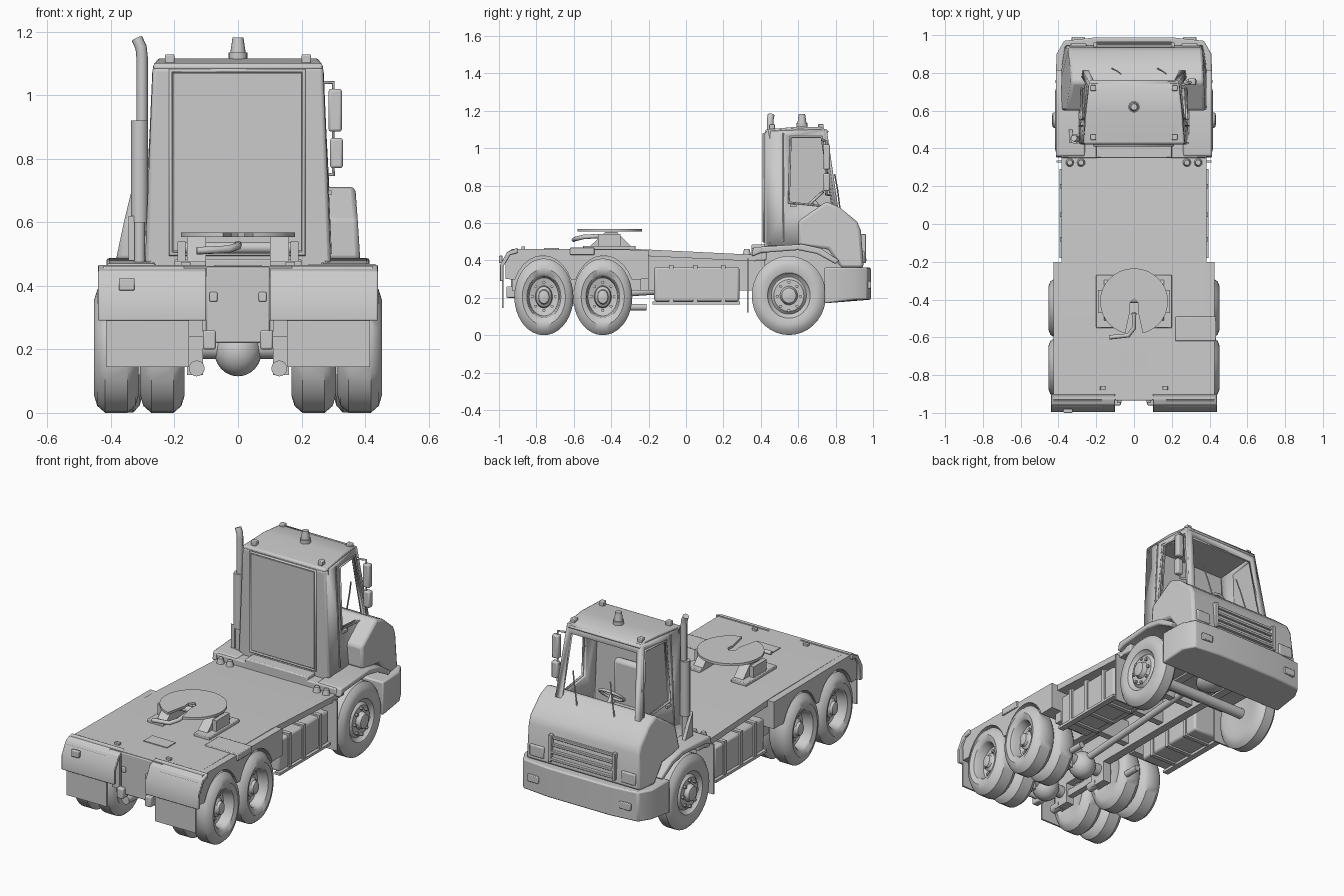
import bpy, bmesh, math
from mathutils import Vector, Matrix

if "Cube" in bpy.data.objects:
    bpy.data.objects.remove(bpy.data.objects["Cube"])

def make(name, bm, bevel=0, solid=0):
    bmesh.ops.recalc_face_normals(bm, faces=bm.faces)
    me = bpy.data.meshes.new(name)
    bm.to_mesh(me); bm.free()
    ob = bpy.data.objects.new(name, me)
    bpy.context.collection.objects.link(ob)
    if solid:
        m = ob.modifiers.new("solid", 'SOLIDIFY'); m.thickness = solid; m.offset = 0
    if bevel:
        m = ob.modifiers.new("bevel", 'BEVEL'); m.width = bevel; m.segments = 2
        m.limit_method = 'ANGLE'; m.angle_limit = 0.6

def loft(name, rings, bevel=0, solid=0):
    """Skin through matching outlines; capped unless it is a solidified sheet."""
    bm = bmesh.new()
    rings = [[bm.verts.new(p) for p in r] for r in rings]
    for a, b in zip(rings, rings[1:]):
        for i in range(len(a)):
            j = (i + 1) % len(a)
            bm.faces.new((a[i], a[j], b[j], b[i]))
    if not solid:
        bm.faces.new(rings[0]); bm.faces.new(rings[-1])
    make(name, bm, bevel, solid)

def prism(name, prof, x0, x1, bevel=0):
    """Side profile (y, z) extruded across x; x0 and x1 may depend on (y, z)."""
    loft(name, [[(x(y, z) if callable(x) else x, y, z) for y, z in prof] for x in (x0, x1)], bevel)

def box(name, x, y, z, bevel=0):
    prism(name, [(y[0], z[0]), (y[1], z[0]), (y[1], z[1]), (y[0], z[1])], *x, bevel)

def rod(name, a, b, r, r2=None, n=16):
    a, b = Vector(a), Vector(b)
    bm = bmesh.new()
    bmesh.ops.create_cone(bm, cap_ends=True, segments=n, radius1=r, radius2=r2 or r, depth=(b - a).length)
    q = Vector((0, 0, 1)).rotation_difference(b - a)
    bm.transform(Matrix.Translation((a + b) / 2) @ q.to_matrix().to_4x4())
    make(name, bm)

def ball(name, c, r):
    bm = bmesh.new()
    bmesh.ops.create_uvsphere(bm, u_segments=20, v_segments=12, radius=1)
    bm.transform(Matrix.Translation(c) @ Matrix.Diagonal((*r, 1)))
    make(name, bm)

def pipe(name, pts, r, cyclic=False):
    cu = bpy.data.curves.new(name, 'CURVE'); cu.dimensions = '3D'
    cu.bevel_depth = r; cu.bevel_resolution = 2; cu.use_fill_caps = True
    sp = cu.splines.new('POLY'); sp.points.add(len(pts) - 1); sp.use_cyclic_u = cyclic
    for p, q in zip(sp.points, pts): p.co = (*q, 1)
    bpy.context.collection.objects.link(bpy.data.objects.new(name, cu))

def wheel(name, x, y, z, s, prof, ky, n=36):
    """Revolve (offset outward, radius) about the axle; ky squashes along y."""
    turn = [2 * math.pi * i / n for i in range(n)]
    loft(name, [[(x + s * u, y + ky * r * math.cos(a), z + r * math.sin(a)) for a in turn] for u, r in prof])

# Wheels, hubs and nuts
TYRE = [(-.058, .10), (-.07, .15), (-.06, .183), (-.035, .205), (.035, .205), (.06, .183), (.07, .15), (.06, .118)]
DISH = TYRE + [(.05, .11), (.0, .102), (-.01, .06), (.02, .055), (.03, .04), (.045, .035), (.05, .015)]
FRONT = [(u * .85, r * 1.03) for u, r in TYRE] + [(.04, .115), (.03, .10), (.045, .085), (.045, .05), (.07, .04), (.075, .018)]
for s in (-1, 1):
    wheel("front_wheel", s * .36, .55, .212, s, FRONT, .94)
    for yc in (-.76, -.445):
        wheel("rear_inner_tyre", s * .238, yc, .205, s, TYRE, .77)
        wheel("rear_outer_wheel", s * .383, yc, .205, s, DISH, .77)
    for yc, x in ((.55, .4), (-.76, .37), (-.445, .37)):
        for a in [i * math.pi / 4 for i in range(8)]:
            y, z = yc + .062 * math.cos(a), .208 + .075 * math.sin(a)
            rod("wheel_nut", (s * x, y, z), (s * (x + .018), y, z), .009, n=6)
# Axles, differentials, drive shaft
for yc in (-.76, -.445):
    rod("rear_axle", (-.36, yc, .205), (.36, yc, .205), .035)
    ball("differential", (0, yc, .195), (.075, .075, .08))
    for s in (-1, 1):
        rod("brake_chamber", (s * .13, yc - .09, .14), (s * .13, yc - .02, .14), .025)
        box("axle_saddle", (s * .11, s * .16), (yc - .05, yc + .05), (.12, .25))
rod("front_axle", (-.33, .55, .2), (.33, .55, .2), .03)
rod("drive_shaft", (0, -.42, .22), (0, .5, .28), .02)
ball("oil_pan", (0, .68, .24), (.08, .11, .06))
for y in (-.9, -.6, -.2, .1, .35):
    box("cross_member", (-.12, .12), (y - .02, y + .02), (.26, .4))

# Deck, fenders, tail and side tanks
prism("deck", [(-.93, .43), (-.93, .462), (-.25, .46), (.37, .43), (.37, .395), (-.25, .425)], -.385, .385)
def arch(y0):
    return [(y0 + .165 * math.cos(a), .205 + .22 * math.sin(a)) for a in [math.radians(155 - 13 * i) for i in range(11)]]
FENDER = [(-.2, .30), (-.2, .456), (-.93, .462), (-.965, .43), (-.965, .30)] + arch(-.765) + arch(-.44)
TAIL = [(-.9, .467), (-.955, .447), (-.995, .375), (-.995, .29), (-.975, .29), (-.975, .37), (-.94, .43), (-.9, .44)]
for s in (-1, 1):
    prism("rear_fender", FENDER, s * .17, s * .425)
    prism("tail_panel", TAIL, s * .1, s * .44, .004)
    for name, a, b, y, z, bev in (
            ("chassis_rail", .11, .16, (-.93, .8), (.24, .42), 0),
            ("rocker_beam", .12, .155, (-.78, -.42), (.16, .2), 0),
            ("rear_mudflap", .155, .415, (-.985, -.975), (.145, .30), 0),
            ("front_mudflap", .3, .41, (.325, .335), (.12, .41), 0),
            ("tail_lamp", .065, .09, (-.945, -.925), (.35, .38), .004),
            ("tow_bracket", .07, .11, (-.96, -.9), (.2, .26), .006),
            ("tank", .2, .385, (-.17, .285), (.18, .365), .012),
            ("tank_step", .36, .395, (-.18, .29), (.165, .18), 0),
            ("side_skirt", .17, .36, (-.245, -.2), (.24, .43), 0),
            ("deck_cleat", .15, .18, (-.88, -.86), (.455, .475), .003),
            ("coupling_foot", .1, .2, (-.55, -.27), (.457, .478), .004),
            ("coupling_side_mount", .165, .19, (-.47, -.35), (.46, .54), 0),
            ("door_handle", .28, .295, (.555, .59), (.685, .70), 0),
            ("grille_post", .195, .215, (.93, .962), (.385, .54), .003),
            ("headlight", .25, .34, (.92, .955), (.385, .45), .006),
            ("bumper_lamp", .26, .33, (.97, .99), (.25, .29), .004)):
        box(name, (s * a, s * b), y, z, bev)
    for x in (.28, .34):
        rod("deck_lamp", (s * x, .325, .43), (s * x, .325, .462), .022, .014)
    for y in (-.08, .05, .2):
        box("tank_strap", (s * .195, s * .393), (y - .012, y + .012), (.17, .375))
    rod("air_fitting", (s * .2, -.3, .15), (s * .2, -.21, .15), .018)
    prism("coupling_pedestal", [(-.53, .46), (-.43, .553), (-.37, .553), (-.28, .46)], s * .1, s * .16)
box("tail_centre", (-.1, .1), (-.935, -.915), (.22, .46), .006)
box("tail_plate", (-.375, -.325), (-1.0, -.98), (.385, .425), .005)
box("deck_hatch", (-.075, .075), (-.76, -.68), (.455, .466))
box("fender_hatch", (.22, .435), (-.62, -.49), (.43, .468), .004)

# Fifth wheel coupling: disc with a rear slot, pivot, release handle
out = [(.18 * math.cos(math.radians(a)), -.41 + .175 * math.sin(math.radians(a))) for a in range(-75, 256, 10)]
out += [(-.02, -.46), (-.025, -.42), (0, -.395), (.025, -.42), (.02, -.46)]
loft("coupling_plate", [[(x, y, z) for x, y in out] for z in (.554, .568)])
rod("coupling_pivot", (-.18, -.4, .52), (.18, -.4, .52), .018)
pipe("release_handle", [(0, -.47, .53), (0, -.55, .525), (-.03, -.59, .515), (-.13, -.6, .51)], .012)

# Platform behind the cab and front fenders
box("cab_platform", (-.385, .385), (.35, .43), (.40, .465), .006)
box("platform_bench", (-.2, .2), (.35, .43), (.42, .485), .006)
for s in (-1, 1):
    prism("front_fender", [(.35, .42), (.36, .47), (.62, .487), (.72, .465), (.82, .40), (.8, .38), (.7, .435),
                           (.6, .455), (.4, .44)], s * .26, s * .414, .008)

# Cab shell: tapered frame panels; the left door is glazed
def cx(y, z):
    t = (z - .48) / .62
    return .292 - .025 * t - .03 * t * max(0, (y - .5) / .25)
def cy(z):
    return .83 - .09 * (z - .48) / .62
box("cab_floor", (-.28, .28), (.42, .85), (.25, .5), .01)
prism("cab_back_wall", [(.42, .47), (.42, 1.085), (.435, 1.1), (.46, 1.1), (.46, .47)], lambda y, z: -cx(y, z), cx, .012)
prism("roof", [(.42, 1.08), (.425, 1.1), (.6, 1.115), (.72, 1.113), (.765, 1.09), (.75, 1.075)],
      lambda y, z: -cx(y, 1.1), lambda y, z: cx(y, 1.1), .008)
WIN = [(.55, .71), (.782, .685), (.725, 1.06), (.56, 1.06)]
for s in (-1, 1):
    pts = lambda q, d=0: [(s * (cx(y, z) - d), y, z) for y, z in q]
    loft("cab_side", [pts([(.43, .48), (cy(.48), .48), (cy(1.1), 1.1), (.43, 1.09)], .012), pts(WIN, .012)], solid=.025)
    pipe("door_window_trim", pts(WIN), .007, True)
    pipe("door_seam", pts([(.52, .5), (.52, 1.08)]), .004)
    for y in (.46, .72):
        box("roof_lamp", (s * .2, s * .23), (y - .015, y + .015), (1.1, 1.128), .004)
prism("left_door_glass", WIN, lambda y, z: .012 - cx(y, z), lambda y, z: .016 - cx(y, z))
wp = lambda x, z0, z1: [(k * x * cx(cy(z), z), cy(z), z) for k, z in ((-1, z0), (1, z0), (1, z1), (-1, z1))]
loft("windshield_frame", [wp(1, .55, 1.1), wp(.88, .68, 1.05)], solid=.025)
box("rear_panel", (-.205, .2), (.412, .425), (.51, 1.07))
pipe("rear_panel_trim", [(-.212, .418, .5), (.207, .418, .5), (.207, .418, 1.077), (-.212, .418, 1.077)], .008, True)
# Interior
box("seat", (-.1, .1), (.5, .64), (.5, .6), .02)
box("seat_back", (-.1, .1), (.48, .53), (.58, .85), .02)
box("dashboard", (-.26, .26), (.72, .8), (.5, .67), .015)
ring = [i * math.pi / 10 for i in range(20)]
pipe("steering_wheel", [(.07 * math.cos(a), .68 + .05 * math.sin(a), .72 + .045 * math.sin(a)) for a in ring], .008, True)
rod("steering_column", (0, .68, .72), (0, .76, .62), .012)

# Hood: right side stays tall, left side falls away
def hood_x(s, lean):
    return lambda y, z: s * (.385 - lean * max(0, (z - .5) / .2) - .2 * max(0, y - .85))
prism("hood", [(.6, .48), (.6, .61), (.75, .715), (.82, .685), (.915, .607), (.935, .56), (.95, .36), (.83, .36), (.76, .46)],
      hood_x(-1, .05), hood_x(1, .015), .015)
# Grille and front bumper with swept corners
for i in range(4):
    box("grille_bar", (-.2, .2), (.93, .965 - .005 * i), (.395 + i * .04, .41 + i * .04), .003)
half = [(.2, .988), (.37, .97), (.41, .9), (.415, .74)]
plan = [(-x, y) for x, y in half[::-1]] + half
loft("front_bumper", [[(x, y, .17 + .02 * (y > .8)) for x, y in plan], [(x, y, .362) for x, y in plan]], .008)

# Exhaust stack
rod("exhaust_lower", (-.31, .45, .47), (-.31, .45, .62), .018)
rod("muffler", (-.31, .45, .6), (-.31, .45, .92), .027)
pipe("exhaust_tip", [(-.302, .45, .9), (-.302, .45, 1.12), (-.305, .45, 1.15), (-.318, .455, 1.178)], .018)
prism("exhaust_bracket", [(.43, .48), (.43, .62), (.5, .48)], -.345, -.325)
# Roof beacon, right-hand mirrors and wipers
rod("beacon_base", (0, .62, 1.105), (0, .62, 1.135), .03)
rod("beacon_lens", (0, .62, 1.135), (0, .62, 1.182), .024, .017)
pipe("mirror_bracket", [(.25, .735, 1.04), (.3, .75, 1.04), (.3, .75, .75), (.27, .77, .75)], .006)
box("mirror_large", (.285, .327), (.735, .77), (.885, 1.02), .008)
box("mirror_small", (.29, .33), (.735, .77), (.77, .865), .008)
for x in (-.12, .12):
    pipe("wiper", [(x, .825, .66), (x + .03, .81, .78), (x + .05, .795, .86)], .004)

# Smooth the rounded parts, keep hard edges
for ob in bpy.data.objects:
    ob.select_set(ob.type == 'MESH')
    if ob.type == 'MESH': bpy.context.view_layer.objects.active = ob
bpy.ops.object.shade_smooth_by_angle(angle=math.radians(35))
